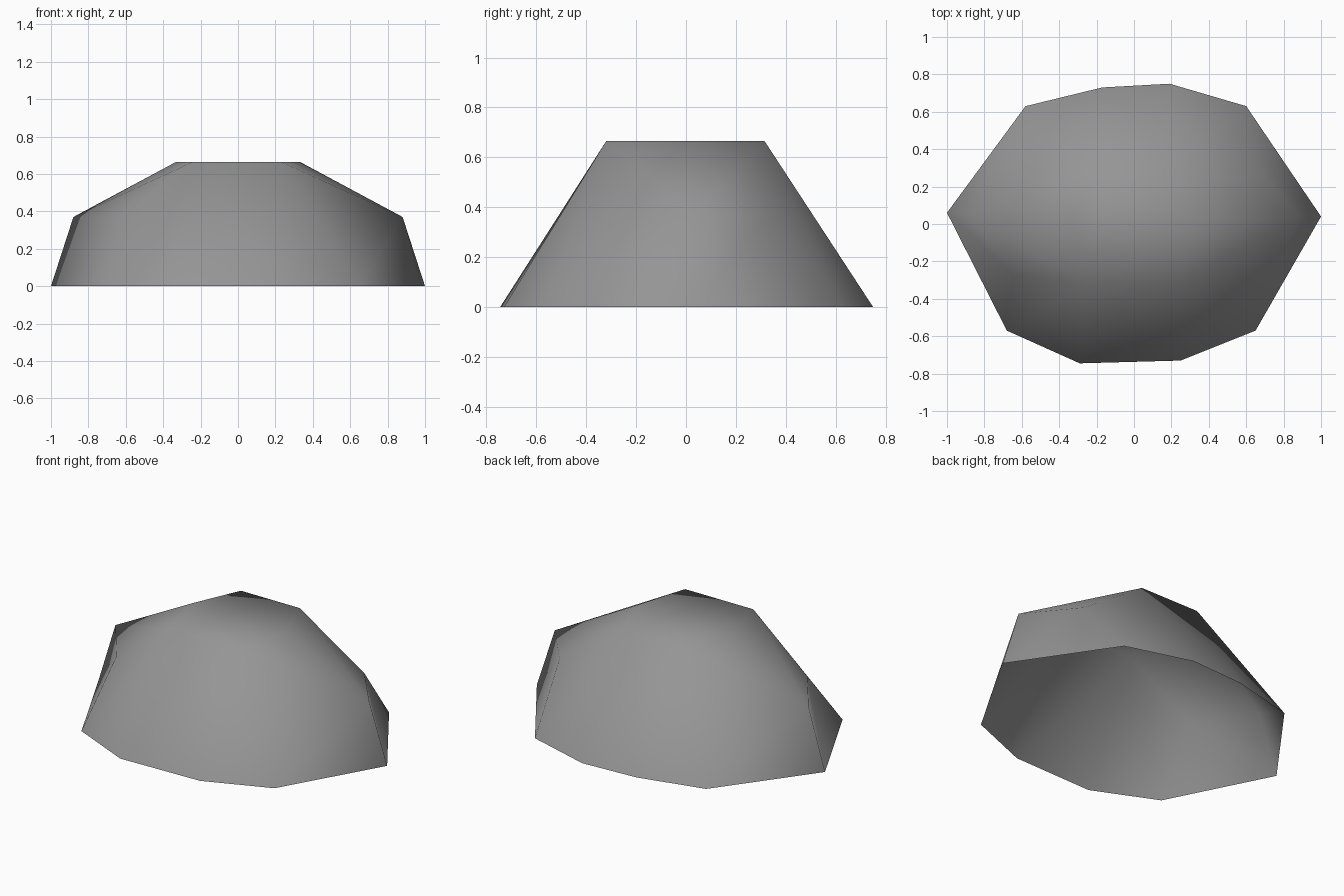
import bpy
import bmesh

cube = bpy.data.objects.get("Cube")
if cube:
    bpy.data.objects.remove(cube, do_unlink=True)

# Grey stone
stone = bpy.data.materials.new("grey stone")
stone.use_nodes = True
grey = (0.3, 0.3, 0.3, 1)
stone.diffuse_color = grey
stone.node_tree.nodes["Principled BSDF"].inputs["Base Color"].default_value = grey

bm = bmesh.new()


def ring(points, z):
    return [bm.verts.new((x, y, z)) for x, y in points]


# Outline on the ground, anticlockwise from the left end
base = ring([(-1, .06), (-.68, -.57), (-.29, -.745), (.25, -.73), (.65, -.57),
             (1, .04), (.6, .63), (.19, .75), (-.17, .73), (-.58, .63)], 0)
# Shoulder: both ends and one corner beside each
shoulder = ring([(-.88, .05), (-.64, -.28), (.88, .035), (.64, .33)], .37)
# Flat top
top = ring([(-.33, .02), (-.24, -.32), (.23, -.32),
            (.33, .01), (.205, .315), (-.2, .315)], .665)


def face(*verts):
    bm.faces.new(verts)


face(*top)
# The two halves repeat, half a turn apart
for i in (0, 1):
    b = base[5 * i:] + base[:5 * i]
    s = shoulder[2 * i:] + shoulder[:2 * i]
    t = top[3 * i:] + top[:3 * i]
    # End with the extra shoulder corner
    face(b[0], b[1], s[1], s[0])
    face(s[0], s[1], t[1], t[0])
    face(s[1], b[1], t[1])
    # Long side
    face(t[1], b[1], b[2])
    face(t[1], b[2], b[3], t[2])
    face(t[2], b[3], b[4])
    # Plain end
    face(t[2], b[4], s[2])
    face(b[4], b[5], s[2])
    face(t[2], s[2], t[3])

bmesh.ops.recalc_face_normals(bm, faces=bm.faces)
if max(bm.faces, key=lambda f: f.calc_center_median().z).normal.z < 0:
    bmesh.ops.reverse_faces(bm, faces=bm.faces)
for f in bm.faces:
    f.smooth = True

mesh = bpy.data.meshes.new("rock")
bm.to_mesh(mesh)
bm.free()
mesh.materials.append(stone)
rock = bpy.data.objects.new("rock", mesh)
bpy.context.collection.objects.link(rock)
